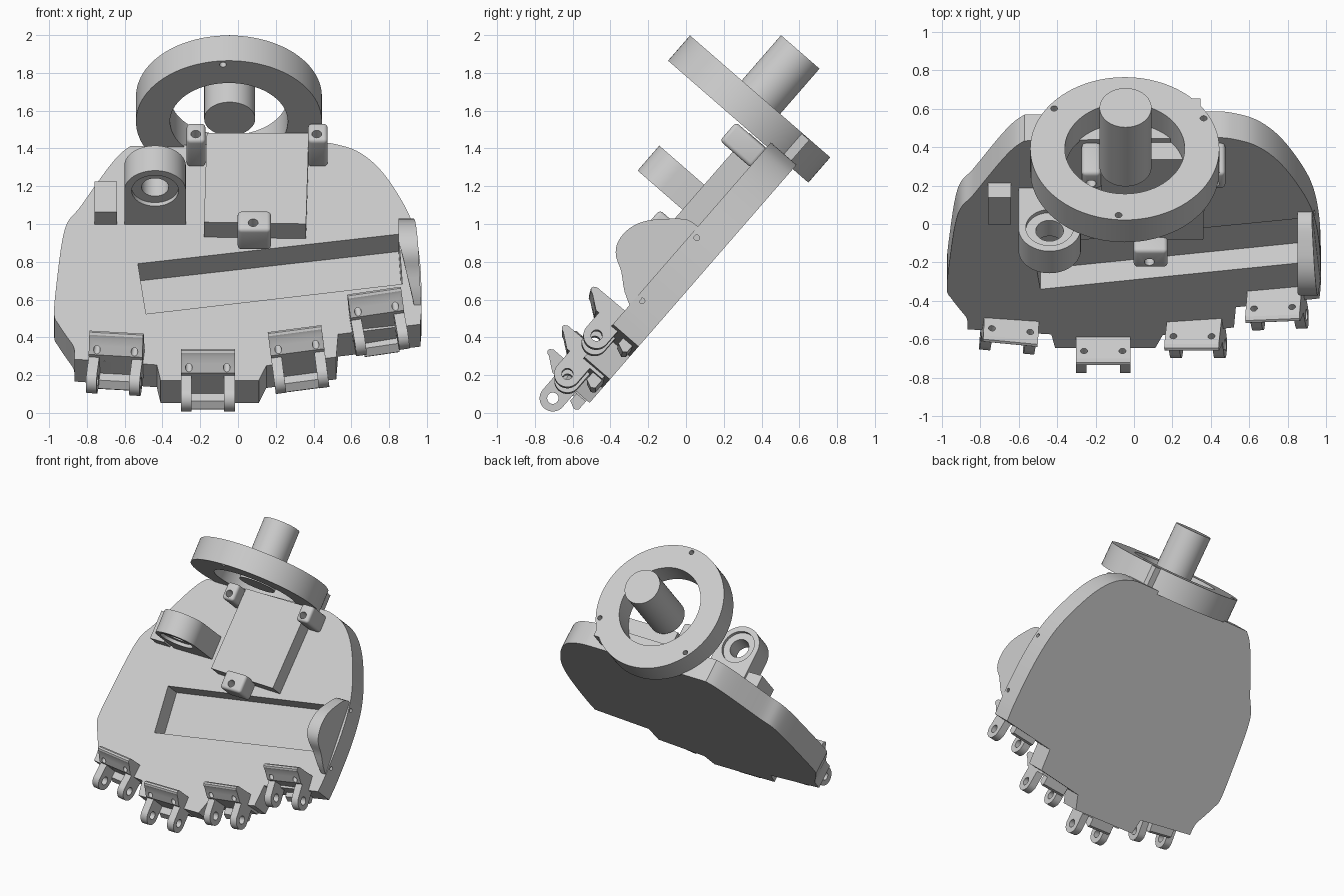
import bpy, bmesh, math
from mathutils import Matrix, Vector

if "Cube" in bpy.data.objects:
    bpy.data.objects.remove(bpy.data.objects["Cube"], do_unlink=True)

grey = bpy.data.materials.new("light grey")
grey.use_nodes = True
grey.diffuse_color = (0.6, 0.6, 0.6, 1)
grey.node_tree.nodes["Principled BSDF"].inputs["Base Color"].default_value = (0.6, 0.6, 0.6, 1)

# Parts are laid out flat as (across, up the palm, out of the palm), then leaned back
LEAN = Matrix.Rotation(math.radians(49), 4, 'X')
BACK, FRONT = 0.42, 0.60
FLAT = Matrix.Identity(4)


def prism(name, pts, a, b, axis='w', place=FLAT):
    """Extrude a closed profile from a to b along one local axis."""
    order = {'x': lambda p, t: (t, p[0], p[1]),
             'v': lambda p, t: (p[0], t, p[1]),
             'w': lambda p, t: (p[0], p[1], t)}[axis]
    bm = bmesh.new()
    low = [bm.verts.new(order(p, a)) for p in pts]
    high = [bm.verts.new(order(p, b)) for p in pts]
    bm.faces.new(low)
    bm.faces.new(high)
    for i in range(len(pts)):
        j = (i + 1) % len(pts)
        bm.faces.new((low[i], low[j], high[j], high[i]))
    bmesh.ops.recalc_face_normals(bm, faces=bm.faces[:])
    bm.transform(LEAN @ place)
    mesh = bpy.data.meshes.new(name)
    bm.to_mesh(mesh)
    bm.free()
    mesh.materials.append(grey)
    obj = bpy.data.objects.new(name, mesh)
    bpy.context.collection.objects.link(obj)
    return obj


def arc(cx, cy, r, start=0, end=360, n=48):
    full = end - start == 360
    steps = n if full else n + 1
    angles = [math.radians(start + (end - start) * i / n) for i in range(steps)]
    return [(cx + r * math.cos(t), cy + r * math.sin(t)) for t in angles]


def rect(x0, x1, y0, y1):
    return [(x0, y0), (x1, y0), (x1, y1), (x0, y1)]


def spline(pts, n=5):
    """Smooth open curve through the points."""
    p = [Vector(q) for q in [pts[0]] + pts + [pts[-1]]]
    out = []
    for a, b, c, d in zip(p, p[1:], p[2:], p[3:]):
        for i in range(n):
            t = i / n
            out.append(tuple(b + (c - a) * t / 2 + (2 * a - 5 * b + 4 * c - d) * t * t / 2
                             + (3 * b - a - 3 * c + d) * t ** 3 / 2))
    return out + [pts[-1]]


def activate(obj):
    bpy.ops.object.select_all(action='DESELECT')
    obj.select_set(True)
    bpy.context.view_layer.objects.active = obj


def cut(obj, cutter):
    cutter.hide_render = True
    mod = obj.modifiers.new("cut", 'BOOLEAN')
    mod.operation, mod.solver, mod.object = 'DIFFERENCE', 'EXACT', cutter
    activate(obj)
    bpy.ops.object.modifier_apply(modifier=mod.name)
    bpy.data.objects.remove(cutter, do_unlink=True)


def bevel(obj, width):
    mod = obj.modifiers.new("bevel", 'BEVEL')
    mod.width, mod.segments = width, 4
    activate(obj)
    bpy.ops.object.modifier_apply(modifier=mod.name)


# Palm plate: curved sides and a stepped finger edge
right_side = [(-.865, -.145), (-.87, -.06), (-.91, .02), (-.95, .1), (-.974, .18), (-.955, .45),
              (-.93, .69), (-.9, .82), (-.84, .915), (-.76, 1.065), (-.68, 1.21),
              (-.62, 1.3), (-.57, 1.35)]
left_side = [(.42, 1.375), (.5, 1.368), (.63, 1.315), (.746, 1.195), (.85, 1.005),
             (.926, .8), (.963, .55), (.972, .25), (.965, .1)]
steps = [(.53, .03), (.52, -.13), (.15, -.19), (.11, -.295), (-.41, -.295), (-.43, -.185)]
palm = prism("palm_plate", spline(right_side) + spline(left_side) + steps, BACK, FRONT)

# Slanted trough across the palm and two small holes in the side
cut(palm, prism("trough_cutter", [(-.53, .525), (-.487, .173), (.87, .383), (.85, .732)],
                FRONT - .14, FRONT + .1))
for v in (.295, .737):
    cut(palm, prism("side_hole_cutter", arc(v, .565, .015, n=16), .88, 1.05, 'x'))

# Rounded guard at the trough's outer end, following the plate edge
hump = spline([(.22, .57), (.27, .665), (.34, .75), (.38, .82), (.43, .86), (.5, .872),
               (.57, .858), (.63, .825), (.69, .77), (.775, .67), (.785, .59)], 3)
guard = prism("trough_guard", hump, .85, .97, 'x')
upright = LEAN.inverted()
for vert in guard.data.vertices:
    p = upright @ vert.co
    if p.x > .9:
        p.x = .972 - .08 * max(0, p.y - .2)
    else:
        p.x += .4 * max(0, .44 - p.y)
    vert.co = LEAN @ p

# Cover box with three screw lugs
prism("cover_box", [(-.18, .712), (.36, .70), (.375, 1.338), (-.165, 1.338)], FRONT - .01, .72)
for name, x0, x1, v0, v1, base, hx, hv in (
        ("upper_right_lug", -.272, -.172, 1.205, 1.335, .59, -.224, 1.252),
        ("upper_left_lug", .37, .475, 1.205, 1.335, .59, .417, 1.252),
        ("lower_lug", -.002, .175, .58, .72, .64, .08, .63)):
    lug = prism(name, rect(x0, x1, v0, v1), base, .81)
    bevel(lug, .022)
    cut(lug, prism("screw_cutter", arc(hx, hv, .026, n=24), .7, .9))

# Bearing arch with a bored and counterbored eye
BX, BW, BR = -.439, .872, .163
arch = prism("bearing_arch",
             [(BX + BR, FRONT - .01)] + arc(BX, BW, BR, 0, 180, 32) + [(BX - BR, FRONT - .01)],
             .80, .975, 'v')
cut(arch, prism("bore_cutter", arc(BX, BW, .072), .7, 1.1, 'v'))
for a, b in ((.7, .825), (.95, 1.1)):
    cut(arch, prism("counterbore_cutter", arc(BX, BW, .124), a, b, 'v'))

# Small stop block
prism("stop_block", rect(-.76, -.64, .80, 1.015), FRONT - .03, .70)

# Wrist ring, its screw holes, shaft and neck
RX, RW = -.048, .803
ring = prism("wrist_ring", arc(RX, RW, .492, n=96), 1.345, 1.522, 'v')
neck = prism("wrist_neck", rect(-.385, .345, .455, .55), 1.27, 1.518, 'v')
for part, start in ((ring, 1.2), (neck, 1.34)):
    cut(part, prism("ring_bore_cutter", arc(RX, RW, .312, n=72), start, 1.7, 'v'))
for degrees in (94, 217, 333):
    t = math.radians(degrees)
    x, w = RX + .46 * math.cos(t), RW + .46 * math.sin(t)
    cut(ring, prism("ring_hole_cutter", arc(x, w, .018, n=16), 1.2, 1.7, 'v'))
prism("wrist_shaft", arc(RX + .004, RW - .006, .135, n=64), 1.37, 1.839, 'v')

# Finger hinges: wedge flange, two pierced knuckles and a rear lip
crest = [(.1, .09), (.155, .162), (.161, .178), (.172, .187), (.186, .183), (.197, .165)]
knuckle = arc(0, 0, .07, 90, 270, 24) + [(.13, -.07), (.13, .09), (.1, .07)]
HALF = .143
for number, (x, v, w, turn, tip) in enumerate((
        (-.656, -.265, .56, -6, 2), (-.16, -.404, .583, 0, 0),
        (.333, -.27, .597, 5.6, 5), (.757, -.02, .617, 7.8, 3.7)), 1):
    place = (Matrix.Translation((x, v, w)) @ Matrix.Rotation(math.radians(turn), 4, 'Z')
             @ Matrix.Rotation(math.radians(-tip), 4, 'Y'))
    rear = BACK + .02 - w
    flange = [(.2, rear), (.1, rear)] + crest
    plate = prism(f"hinge_{number}_flange", flange, -HALF, HALF, 'x', place)
    for side in (-1, 1):
        cut(plate, prism("flange_hole_cutter", arc(side * .1, .112, .018, n=16),
                         0, .3, 'v', place))
        ear = prism(f"hinge_{number}_knuckle", knuckle,
                    side * (HALF - .056), side * HALF, 'x', place)
        cut(ear, prism("pin_cutter", arc(0, 0, .03, n=24), -.3, .3, 'x', place))
    lip = [(.14, rear), (.045, rear), (.03, rear + .02), (.05, rear + .065), (.14, rear + .065)]
    prism(f"hinge_{number}_lip", lip, -HALF + .05, HALF - .05, 'x', place)

# Smooth the round surfaces and keep the edges crisp
for obj in bpy.context.scene.objects:
    if obj.type == 'MESH' and obj.data.materials and obj.data.materials[0] == grey:
        activate(obj)
        bpy.ops.object.shade_smooth_by_angle(angle=math.radians(30))
